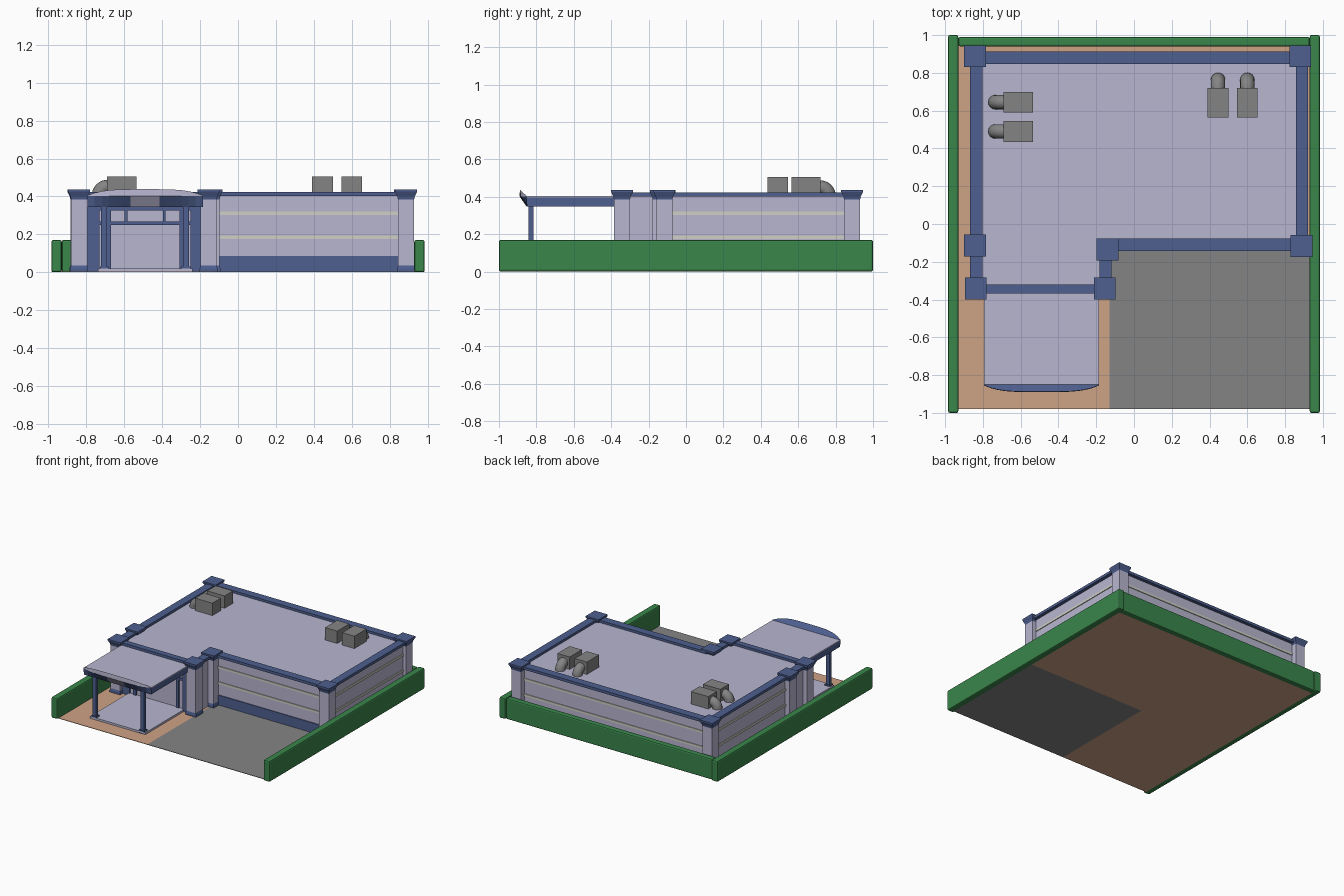
import bpy, bmesh, math
from mathutils import Vector

cube = bpy.data.objects.get("Cube")
if cube:
    bpy.data.objects.remove(cube, do_unlink=True)


def material(name, rgb):
    lin = [((c / 255 + 0.055) / 1.055) ** 2.4 for c in rgb] + [1.0]
    m = bpy.data.materials.new(name)
    m.use_nodes = True
    m.diffuse_color = lin
    m.node_tree.nodes["Principled BSDF"].inputs["Base Color"].default_value = lin
    return m


LAVENDER = material("lavender wall", (184, 182, 208))
BLUE = material("blue trim", (78, 95, 143))
GREEN = material("hedge green", (58, 134, 75))
TAN = material("tan paving", (206, 162, 133))
GREY = material("grey", (132, 132, 132))
CREAM = material("cream stripe", (208, 207, 198))


def finish(name, bm, *mats):
    bmesh.ops.recalc_face_normals(bm, faces=bm.faces[:])
    me = bpy.data.meshes.new(name)
    bm.to_mesh(me)
    bm.free()
    ob = bpy.data.objects.new(name, me)
    bpy.context.collection.objects.link(ob)
    for m in mats:
        me.materials.append(m)
    return ob


def box(name, mat, x0, x1, y0, y1, z0, z1):
    bm = bmesh.new()
    bmesh.ops.create_cube(bm, size=1)
    lo, size = Vector((x0, y0, z0)), Vector((x1 - x0, y1 - y0, z1 - z0))
    for v in bm.verts:
        v.co = lo + (v.co + Vector((.5, .5, .5))) * size
    return finish(name, bm, mat)


def prism(name, mat, outline, z0, z1):
    bm = bmesh.new()
    base = bm.faces.new([bm.verts.new((x, y, z0)) for x, y in outline])
    top = bmesh.ops.extrude_face_region(bm, geom=[base])["geom"]
    for v in top:
        if isinstance(v, bmesh.types.BMVert):
            v.co.z = z1
    return finish(name, bm, mat)


# Ground paving and parking area
XS, YS = -0.13, -0.07
prism("paving", TAN, [(-.94, -.98), (XS, -.98), (XS, YS), (.94, YS), (.94, .95), (-.94, .95)], 0, .004)
box("parking_area", GREY, XS, .94, -.98, YS, 0, .004)

# Hedges
hedges = [("hedge_right", -.985, -.93, -1, 1),
          ("hedge_left", .93, .985, -1, 1),
          ("hedge_back", -.93, .93, .94, .99)]
for name, x0, x1, y0, y1 in hedges:
    h = box(name, GREEN, x0, x1, y0, y1, 0, .17)
    b = h.modifiers.new("Bevel", "BEVEL")
    b.width, b.segments = .01, 2

# Building shell
L, R, B, F, E, I = -.845, .895, .885, -.11, -.345, -.145
prism("building_walls", LAVENDER,
      [(L, E), (I, E), (I, F), (R, F), (R, B), (L, B)], .004, .405)


# Parapet, one strip per wall
def parapet(name, xa, ya, xb, yb, w=.032):
    box(name, BLUE, min(xa, xb) - w, max(xa, xb) + w, min(ya, yb) - w, max(ya, yb) + w, .402, .424)


parapet("parapet_back", L + .05, B - .005, R - .05, B - .005)
parapet("parapet_right", L + .01, E, L + .01, B - .05)
parapet("parapet_left", R - .005, F, R - .005, B - .05)
parapet("parapet_front", I + .05, F, R - .05, F)
parapet("parapet_entry_side", I - .005, E, I - .005, F - .05)
parapet("parapet_entry", L + .05, E, I - .05, E, .024)


# Pillars with flared cap and foot
def stack(bm, x, y, rings, mat_of):
    loops = [[bm.verts.new((x + sx * r, y + sy * r, z))
              for sx, sy in ((-1, -1), (1, -1), (1, 1), (-1, 1))] for r, z in rings]
    for k, (a, b) in enumerate(zip(loops, loops[1:])):
        for i in range(4):
            j = (i + 1) % 4
            bm.faces.new((a[i], a[j], b[j], b[i])).material_index = mat_of(k)
    bm.faces.new(loops[0]).material_index = 1
    bm.faces.new(loops[-1]).material_index = 1


pillars = {"back_right": (-.842, .888), "back_left": (.88, .888),
           "mid_right": (-.842, -.114), "mid_left": (.887, -.116),
           "entry_right": (-.838, -.342), "entry_left": (-.155, -.342),
           "inner_corner": (-.14, -.135)}
for name, (x, y) in pillars.items():
    bm = bmesh.new()
    stack(bm, x, y, [(.047, .004), (.047, .02), (.043, .035), (.043, .385),
                     (.046, .4), (.058, .425), (.058, .436)], lambda k: 0 if k == 2 else 1)
    finish("pillar_" + name, bm, LAVENDER, BLUE)

# Stripes and blue base on the long walls
P = .006
for z0, z1, mat, label in ((.175, .193, CREAM, "low_stripe"),
                           (.302, .32, CREAM, "high_stripe"),
                           (.004, .085, BLUE, "base_band")):
    box(label + "_front", mat, I, R, F - P, F, z0, z1)
    box(label + "_back", mat, L, R, B, B + P, z0, z1)
    box(label + "_left", mat, R, R + P, F, B, z0, z1)
    box(label + "_right", mat, L - P, L, F, B, z0, z1)

# Entrance facade: blue surround, lavender door and upper panes
CX = -.49
box("entry_floor", LAVENDER, CX - .25, CX + .25, -.85, E, .004, .02)
box("entry_head", BLUE, CX - .3, CX + .3, E - .012, E, .325, .402)
box("entry_crossbar", BLUE, CX - .24, CX + .24, E - .012, E, .25, .268)
for s, side in ((-1, "right"), (1, "left")):
    def mirrored(name, mat, a, b, y0, y1, z0, z1):
        xs = sorted((CX + s * a, CX + s * b))
        box(name + side, mat, *xs, y0, y1, z0, z1)
    mirrored("entry_surround_", BLUE, .24, .305, E - .012, E, .004, .36)
    mirrored("door_frame_", BLUE, .18, .205, E - .012, E, .004, .33)
    mirrored("upper_mullion_", BLUE, .094, .108, E - .012, E, .26, .33)
    mirrored("canopy_post_", BLUE, .2, .232, -.843, -.815, .004, .355)
    mirrored("post_foot_", BLUE, .193, .239, -.85, -.808, .004, .03)

# Canopy roof
box("canopy_body", BLUE, CX - .303, CX + .303, -.85, E, .347, .398)
box("canopy_top", LAVENDER, CX - .305, CX + .305, -.85, E, .396, .403)

# Arched canopy lip leaning outward
bm = bmesh.new()
N = 16
rows = []
for i in range(N + 1):
    t = 2 * i / N - 1
    r = 1 - t ** 4 if abs(t) < 1 else 0
    x = CX + .305 * t
    rows.append([bm.verts.new((x, y, z)) for y, z in
                 ((-.85, .345), (-.855 - .035 * r, .402),
                  (-.853 - .035 * r, .405 + .033 * r), (-.85, .4))])
for i in range(N):
    t = 2 * (i + .5) / N - 1
    for k in range(4):
        j = (k + 1) % 4
        f = bm.faces.new((rows[i][k], rows[i + 1][k], rows[i + 1][j], rows[i][j]))
        lavender = k == 1 or (k == 0 and abs(t) < .25)
        f.material_index = 0 if lavender else 1
for row in (rows[0], rows[-1]):
    bm.faces.new(row).material_index = 1
finish("canopy_lip", bm, LAVENDER, BLUE)


# Rooftop vents: a box with an elbow pipe turning down into the roof
def vent(name, x, y, angle):
    d = Vector((math.cos(angle), math.sin(angle), 0))
    side = Vector((-d.y, d.x, 0))
    up = Vector((0, 0, 1))
    c = Vector((x, y, 0))
    ends = [c + d * a + side * b for a in (-.078, .078) for b in (-.055, .055)]
    xs, ys = [e.x for e in ends], [e.y for e in ends]
    box(name + "_box", GREY, min(xs), max(xs), min(ys), max(ys), .403, .506)
    bm = bmesh.new()
    rings, n, bend, rad = [], 16, .046, .038
    for i in range(9):
        a = math.pi / 2 * i / 8
        out = d * math.sin(a) + up * math.cos(a)
        mid = c + d * .075 + up * .404 + out * bend
        rings.append([bm.verts.new(mid + out * rad * math.cos(q) + side * rad * math.sin(q))
                      for q in (2 * math.pi * k / n for k in range(n))])
    for a, b in zip(rings, rings[1:]):
        for k in range(n):
            j = (k + 1) % n
            bm.faces.new((a[k], a[j], b[j], b[k])).smooth = True
    finish(name + "_elbow", bm, GREY)


vent("vent_right_a", -.613, .645, math.pi)
vent("vent_right_b", -.613, .49, math.pi)
vent("vent_back_a", .445, .642, math.pi / 2)
vent("vent_back_b", .6, .642, math.pi / 2)
